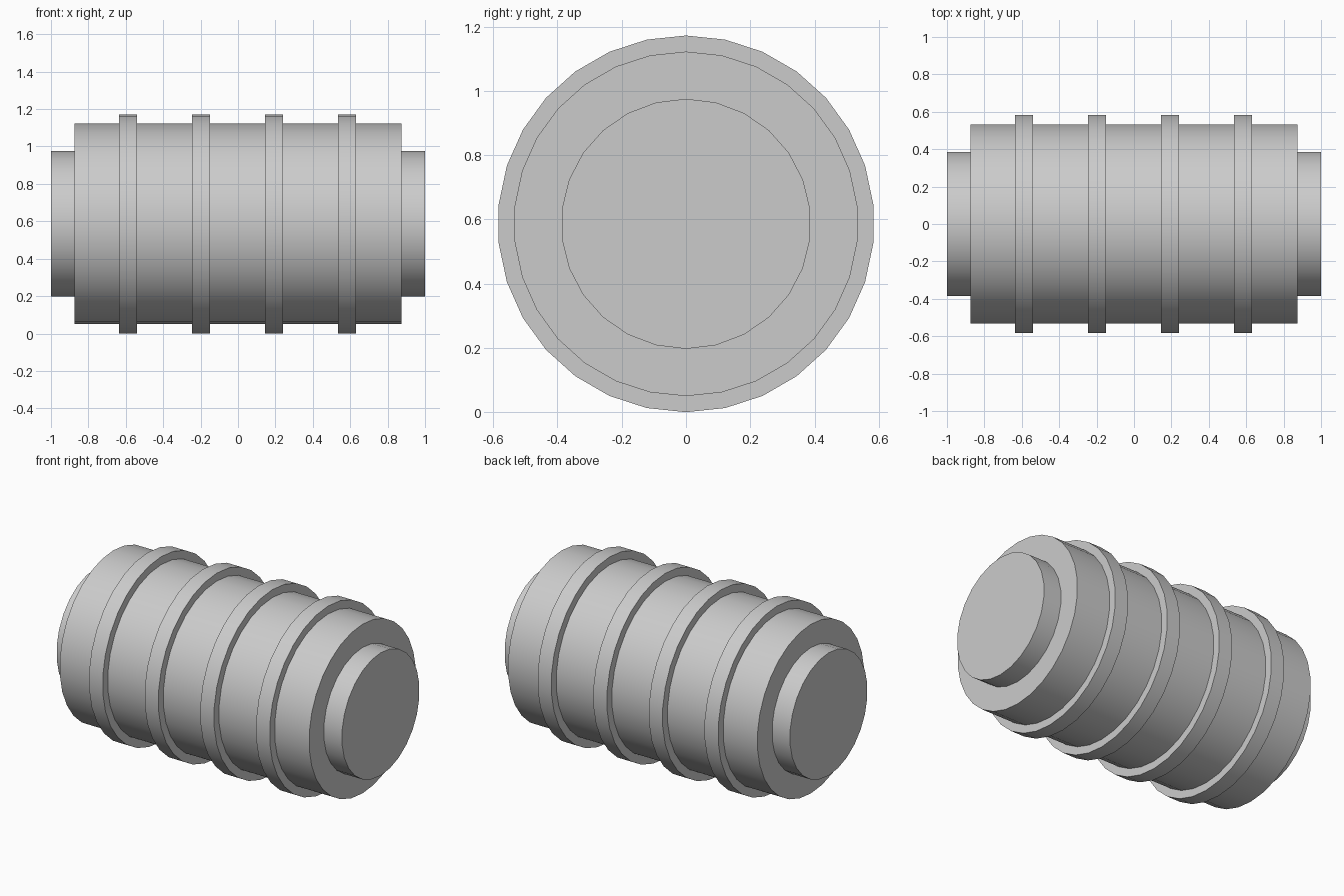
import bpy
from math import pi, radians

cube = bpy.data.objects.get("Cube")
if cube:
    bpy.data.objects.remove(cube, do_unlink=True)

CENTRE_Z = 0.586

grey = bpy.data.materials.new("plain_grey")
grey.use_nodes = True
colour = (0.6, 0.6, 0.6, 1)
grey.diffuse_color = colour
grey.node_tree.nodes["Principled BSDF"].inputs["Base Color"].default_value = colour


def drum(name, x, radius, length, sides):
    """Capped cylinder lying along x, with one corner at the very top."""
    bpy.ops.mesh.primitive_cylinder_add(
        vertices=sides, radius=radius, depth=length,
        location=(x, 0, CENTRE_Z), rotation=(0, pi / 2, 0))
    obj = bpy.context.object
    obj.name = name
    # Bake the tilt, then turn the corners so that one points straight up
    bpy.ops.object.transform_apply(location=False, rotation=True, scale=False)
    top = max(obj.data.vertices, key=lambda v: v.co.z).co
    if abs(top.y) > 0.001:
        obj.rotation_euler.x = pi / 2
        bpy.ops.object.transform_apply(location=False, rotation=True, scale=False)
    obj.data.materials.append(grey)
    bpy.ops.object.shade_smooth_by_angle(angle=radians(30))
    return obj


# Inner core, sticking out at both ends
drum("core", 0, 0.389, 2.0, 26)

# Main barrel
drum("barrel", -0.001, 0.536, 1.748, 30)

# Four raised bands around the barrel
for i in range(4):
    drum(f"band_{i + 1}", -0.587 + 0.39 * i, 0.586, 0.096, 30)
